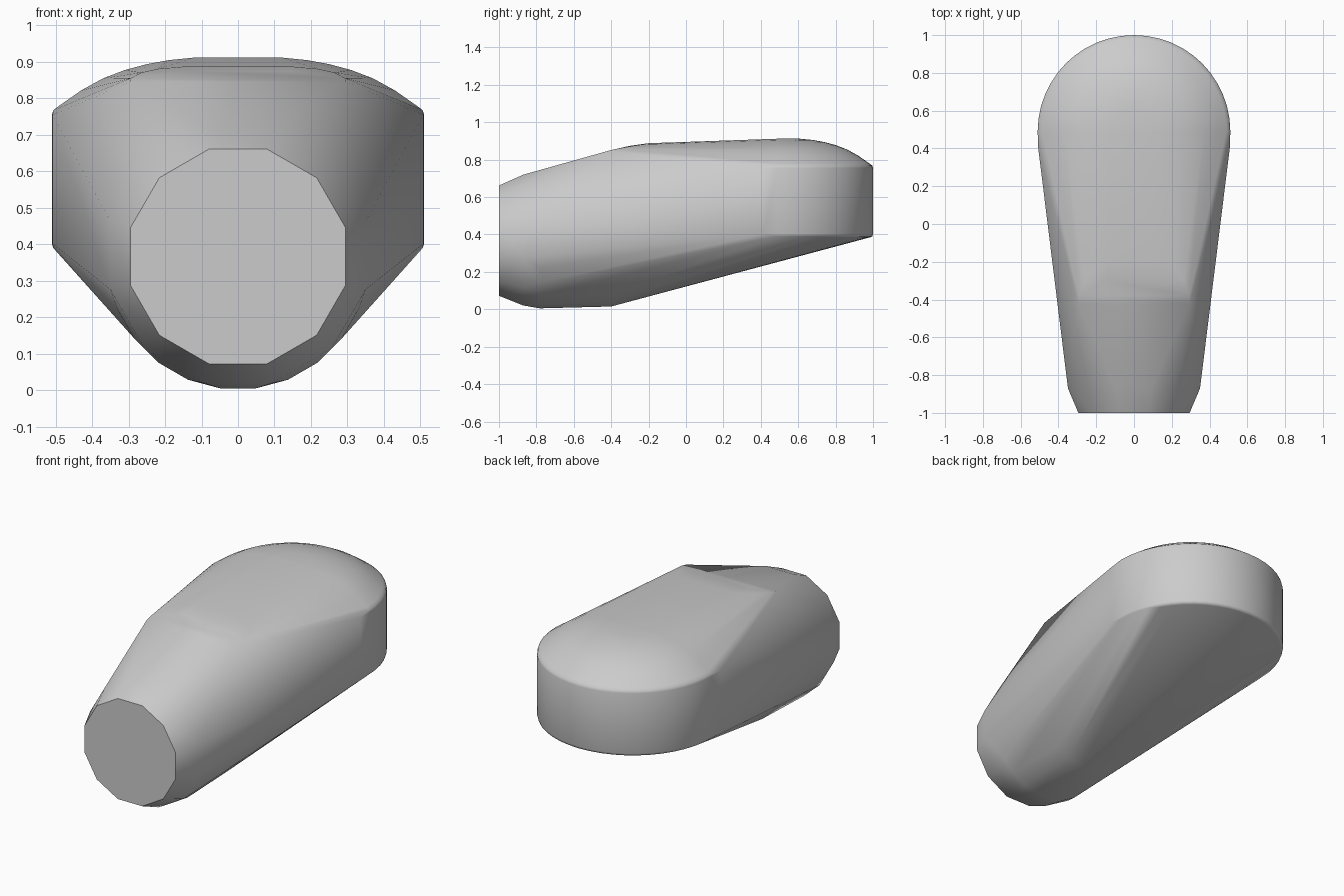
import bpy
import bmesh
from math import sin, cos, pi, radians

cube = bpy.data.objects.get("Cube")
if cube:
    bpy.data.objects.remove(cube, do_unlink=True)

grey = bpy.data.materials.new("plain_grey")
grey.use_nodes = True
colour = (0.6, 0.6, 0.6, 1)
grey.diffuse_color = colour
grey.node_tree.nodes["Principled BSDF"].inputs["Base Color"].default_value = colour

bm = bmesh.new()


def upright_ring(y, z, radius, sides):
    """Circle facing the front, used for the nose."""
    for i in range(sides):
        a = 2 * pi * (i + 0.5) / sides
        bm.verts.new((radius * cos(a), y, z + radius * sin(a)))


def flat_ring(radius, z, steps=24):
    """Half circle around the rounded rear end."""
    for i in range(steps + 1):
        a = pi * i / steps
        bm.verts.new((radius * cos(a), 0.49 + radius * sin(a), z))


# Nose: faceted front, then a rounded belly
upright_ring(-1.0, 0.367, 0.305, 12)
upright_ring(-0.87, 0.37, 0.362, 12)
upright_ring(-0.78, 0.36, 0.358, 24)
upright_ring(-0.4, 0.36, 0.348, 24)

# Rear: vertical wall with softened rims, then a shallow dome
for radius, z in [(0.495, 0.385), (0.506, 0.39), (0.51, 0.402),
                  (0.51, 0.755), (0.506, 0.768), (0.49, 0.78),
                  (0.43, 0.822), (0.37, 0.855), (0.31, 0.878),
                  (0.25, 0.894), (0.19, 0.905), (0.12, 0.912)]:
    flat_ring(radius, z)

# Straight start of the side walls
for side in (-1, 1):
    for z in (0.402, 0.755):
        bm.verts.new((side * 0.508, 0.41, z))
    # Front shoulder of the upper surface
    for x, y, z in [(0.295, -0.42, 0.846), (0.293, -0.38, 0.856),
                    (0.265, -0.3, 0.871), (0.22, -0.235, 0.881),
                    (0.14, -0.2, 0.888)]:
        bm.verts.new((side * x, y, z))
# Rounded transition from the nose slope to the upper surface
for side in (-1, 1):
    for x, y, z in [(0.15, -0.4, 0.851), (0.15, -0.3, 0.874)]:
        bm.verts.new((side * x, y, z))

# Wrap all sections in one tight skin
hull = bmesh.ops.convex_hull(bm, input=bm.verts[:], use_existing_faces=False)
inner = {g for g in hull["geom_interior"] + hull["geom_unused"]
         if isinstance(g, bmesh.types.BMVert)}
bmesh.ops.delete(bm, geom=list(inner), context="VERTS")
bmesh.ops.dissolve_limit(bm, angle_limit=radians(0.3),
                         verts=bm.verts[:], edges=bm.edges[:])
bmesh.ops.recalc_face_normals(bm, faces=bm.faces[:])

# Smooth skin with a crisp flat front
for face in bm.faces:
    face.smooth = True
for face in bm.faces:
    if face.normal.y < -0.99:
        face.smooth = False
        for edge in face.edges:
            edge.smooth = False

mesh = bpy.data.meshes.new("tapered_body")
bm.to_mesh(mesh)
bm.free()
mesh.materials.append(grey)
body = bpy.data.objects.new("tapered_body", mesh)
bpy.context.collection.objects.link(body)
